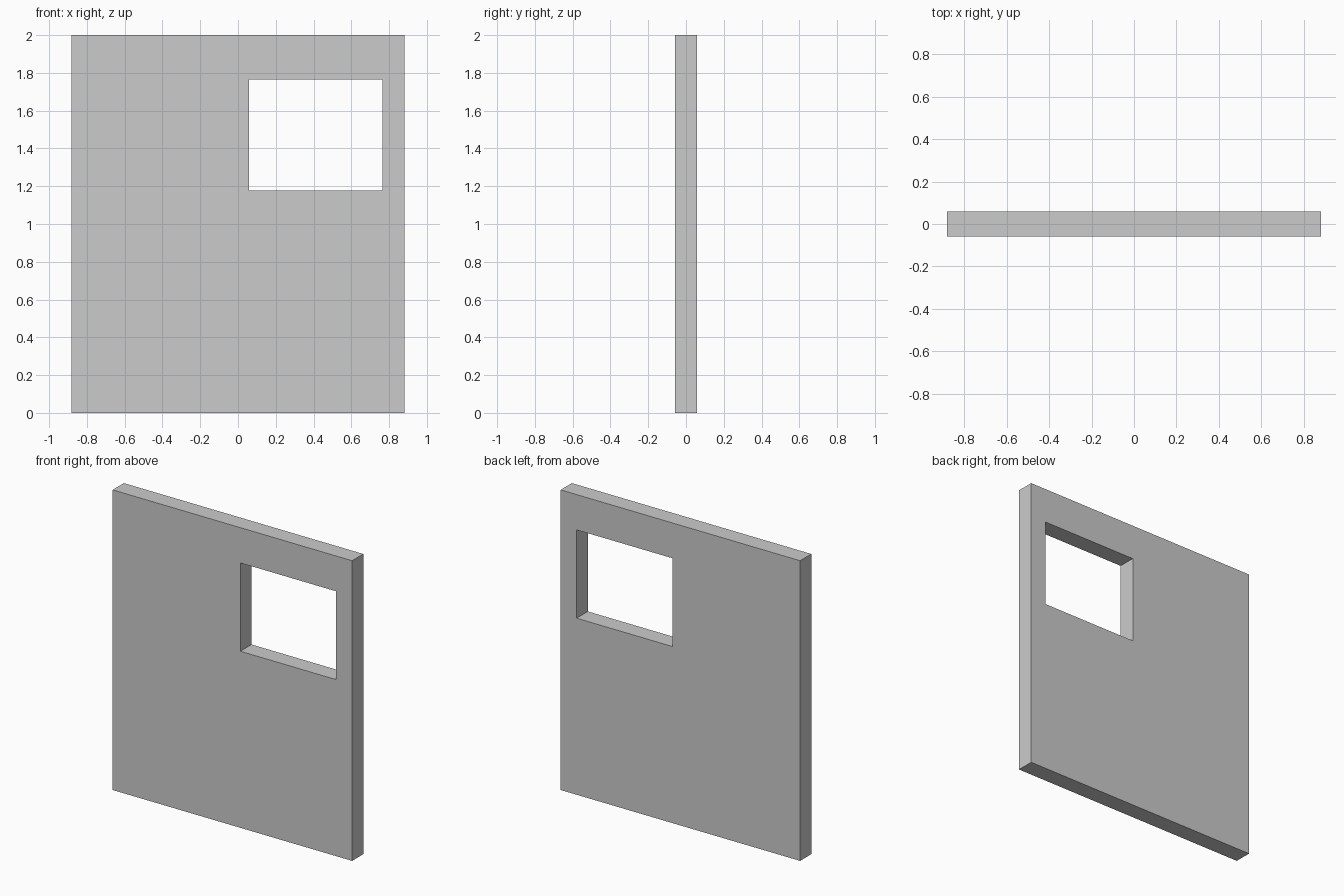
import bpy, bmesh

if "Cube" in bpy.data.objects:
    bpy.data.objects.remove(bpy.data.objects["Cube"])

S = 2 / 1.7            # scale: wall is 1.5 x 0.1 x 1.7, scaled to height 2
THICK = 0.1 * S


def rect(bm, x0, x1, z0, z1):
    """Four corner vertices on the front plane."""
    return [bm.verts.new((x * S, -THICK / 2, z * S))
            for x, z in ((x0, z0), (x1, z0), (x1, z1), (x0, z1))]


bm = bmesh.new()

# Front face: outer outline joined to the window outline
outer = rect(bm, -0.75, 0.75, 0, 1.7)
inner = rect(bm, 0.05, 0.65, 1.0, 1.5)
for i in range(4):
    j = (i + 1) % 4
    bm.faces.new((outer[i], outer[j], inner[j], inner[i]))

# Give the wall its thickness, including the window reveal
front = bm.faces[:]
ext = bmesh.ops.extrude_face_region(bm, geom=front, use_keep_orig=True)
back = [g for g in ext["geom"] if isinstance(g, bmesh.types.BMVert)]
bmesh.ops.translate(bm, verts=back, vec=(0, THICK, 0))
bmesh.ops.recalc_face_normals(bm, faces=bm.faces[:])

mesh = bpy.data.meshes.new("wall_with_window_opening")
bm.to_mesh(mesh)
bm.free()
wall = bpy.data.objects.new("wall_with_window_opening", mesh)
bpy.context.collection.objects.link(wall)
